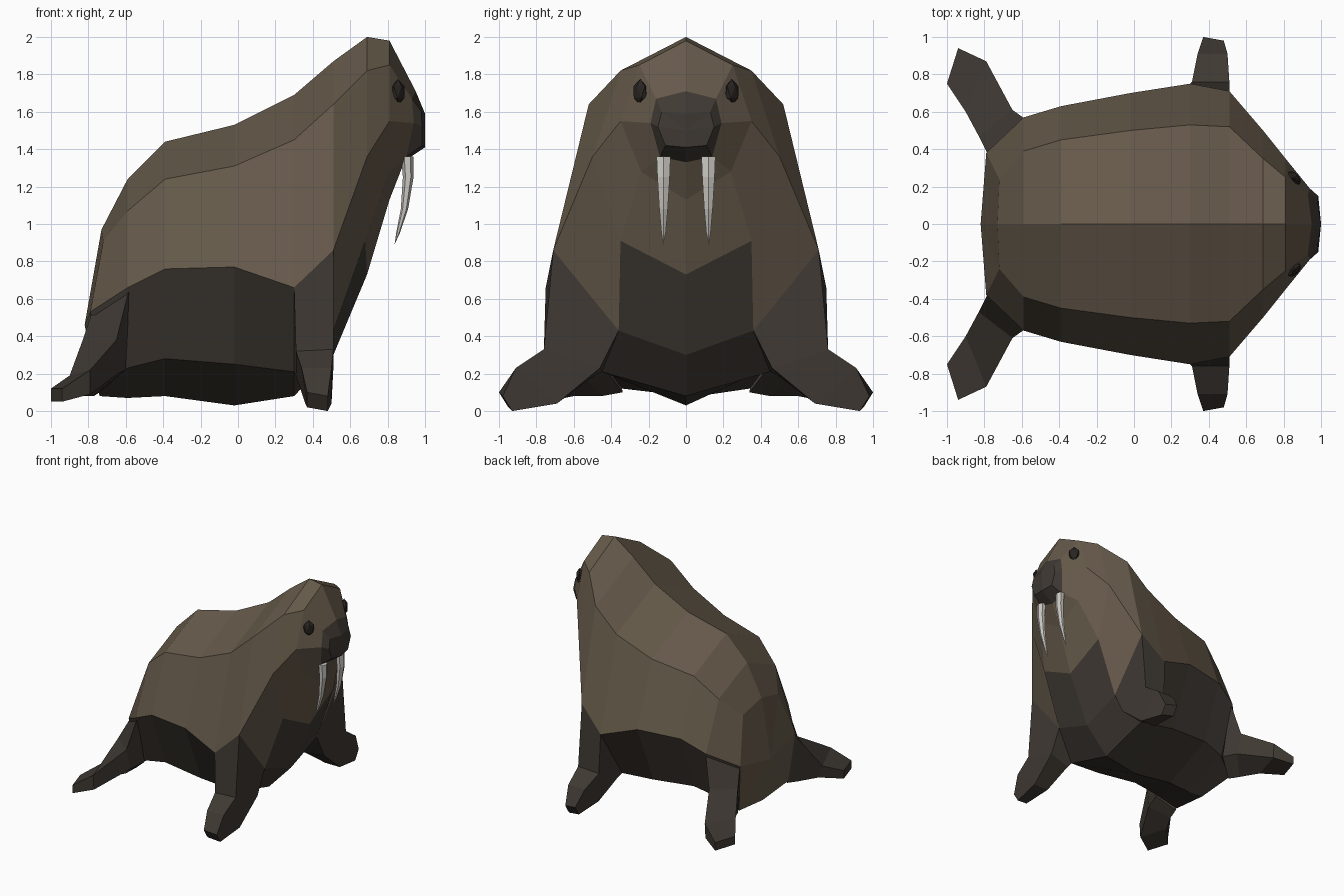
import bpy, bmesh, math
from mathutils import Vector, Matrix


def material(name, rgb):
    m = bpy.data.materials.new(name)
    m.diffuse_color = (*rgb, 1)
    return m


HIDE = material("hide", (0.13, 0.10, 0.068))
DARK = material("dark_hide", (0.05, 0.041, 0.033))
IVORY = material("ivory", (0.62, 0.60, 0.56))
BLACK = material("eye", (0.022, 0.018, 0.015))


def finish(bm, name, mats):
    bmesh.ops.recalc_face_normals(bm, faces=bm.faces)
    me = bpy.data.meshes.new(name)
    bm.to_mesh(me)
    bm.free()
    for m in mats:
        me.materials.append(m)
    ob = bpy.data.objects.new(name, me)
    bpy.context.collection.objects.link(ob)
    return ob


def loft(name, rings, mats, pick=lambda r, k: 0, start=None, end=None, cap_mats=(0, 0)):
    """Skin closed rings; the ends close flat or as a fan to a point."""
    bm = bmesh.new()
    vs = [[bm.verts.new(p) for p in ring] for ring in rings]
    n = len(vs[0])
    for r in range(len(vs) - 1):
        for k in range(n):
            j = (k + 1) % n
            f = bm.faces.new((vs[r][k], vs[r][j], vs[r + 1][j], vs[r + 1][k]))
            f.material_index = pick(r, k)
    for ring, tip, mi in ((vs[0], start, cap_mats[0]), (vs[-1], end, cap_mats[1])):
        if tip is None:
            bm.faces.new(ring).material_index = mi
        else:
            c = bm.verts.new(tip)
            for k in range(n):
                bm.faces.new((ring[k], ring[(k + 1) % n], c)).material_index = mi
    return finish(bm, name, mats)


def full(half):
    return half + [(x, -y, z) for x, y, z in half[-2:0:-1]]


# Body: half rings run ridge, shoulder, flank, belly edge, keel
trunk = [  # x, ridge z, shoulder y z, flank y z, belly edge y z, keel z
    (-0.59, 1.24, 0.39, 1.07, 0.57, 0.66, 0.42, 0.23, 0.07),
    (-0.39, 1.44, 0.45, 1.24, 0.63, 0.76, 0.45, 0.28, 0.08),
    (-0.02, 1.53, 0.50, 1.31, 0.70, 0.77, 0.48, 0.25, 0.03),
    (0.30, 1.69, 0.53, 1.45, 0.75, 0.66, 0.45, 0.21, 0.08),
]
rump = [[(-0.73, 0, 0.97), (-0.72, 0.24, 0.91), (-0.79, 0.38, 0.53),
         (-0.75, 0.34, 0.12), (-0.74, 0, 0.08)]]
middle = [[(x, 0, a), (x, b, c), (x, d, e), (x, f, g), (x, 0, h)]
          for x, a, b, c, d, e, f, g, h in trunk]
head = [
    [(0.51, 0, 1.87), (0.51, 0.52, 1.64), (0.51, 0.71, 0.86), (0.51, 0.36, 0.43), (0.51, 0, 0.30)],
    [(0.69, 0, 2.00), (0.69, 0.35, 1.82), (0.69, 0.50, 1.36), (0.68, 0.35, 0.91), (0.69, 0, 0.73)],
    [(0.81, 0, 1.98), (0.81, 0.25, 1.85), (0.81, 0.35, 1.55), (0.81, 0.24, 1.28), (0.81, 0, 1.13)],
    [(0.95, 0, 1.71), (0.93, 0.16, 1.67), (0.94, 0.19, 1.54), (0.90, 0.14, 1.36), (0.88, 0, 1.33)],
    [(1.00, 0, 1.59), (0.98, 0.13, 1.60), (0.985, 0.15, 1.52), (0.985, 0.11, 1.42), (1.00, 0, 1.41)],
]


def body_mat(r, k):
    band = min(k, 7 - k)
    return int(r == 8 or (r < 5 and band > 1) or (r == 5 and band == 3))


loft("body", [full(h) for h in rump + middle + head], [HIDE, DARK], body_mat,
     start=(-0.82, 0, 0.46), end=(1.0, 0, 1.5), cap_mats=(0, 1))

# Flippers: four-cornered rings from root to tip
front = [
    [(0.51, 0.71, 0.86), (0.30, 0.75, 0.66), (0.30, 0.45, 0.21), (0.51, 0.36, 0.43)],
    [(0.51, 0.76, 0.33), (0.31, 0.76, 0.32), (0.31, 0.49, 0.19), (0.51, 0.46, 0.23)],
    [(0.50, 0.91, 0.23), (0.34, 0.91, 0.23), (0.36, 0.69, 0.04), (0.50, 0.69, 0.04)],
    [(0.48, 0.98, 0.08), (0.37, 1.00, 0.10), (0.37, 0.95, 0.02), (0.48, 0.93, 0.0)],
]
rear = [
    [(-0.78, 0.37, 0.53), (-0.58, 0.56, 0.66), (-0.60, 0.43, 0.22), (-0.74, 0.34, 0.10)],
    [(-0.83, 0.47, 0.38), (-0.65, 0.61, 0.38), (-0.64, 0.57, 0.20), (-0.77, 0.45, 0.08)],
    [(-0.90, 0.60, 0.19), (-0.79, 0.87, 0.22), (-0.79, 0.86, 0.09), (-0.86, 0.60, 0.08)],
    [(-1.00, 0.75, 0.12), (-0.94, 0.94, 0.12), (-0.94, 0.94, 0.05), (-1.00, 0.75, 0.05)],
]
# Tusk: centre x, centre z, radius
tusk = [(0.905, 1.36, 0.043), (0.910, 1.25, 0.038), (0.890, 1.08, 0.026), (0.855, 0.95, 0.013)]

for side, s in (("left", 1), ("right", -1)):
    for name, rings in (("front_flipper", front), ("rear_flipper", rear)):
        loft(f"{name}_{side}", [[(x, s * y, z) for x, y, z in r] for r in rings], [DARK])

    rings = [[(x + 0.75 * r * math.cos(a * math.pi / 3), s * 0.12 + r * math.sin(a * math.pi / 3), z)
              for a in range(6)] for x, z, r in tusk]
    loft(f"tusk_{side}", rings, [IVORY], end=(0.837, s * 0.122, 0.89))

    # Eye: low-poly bead set on the cheek
    bm = bmesh.new()
    bmesh.ops.create_icosphere(bm, subdivisions=1, radius=1)
    place = (Matrix.Translation((0.855, s * 0.245, 1.705)) @ Matrix.Rotation(s * 0.75, 4, 'Z')
             @ Matrix.Diagonal((0.03, 0.05, 0.07, 1)))
    bm.transform(place)
    finish(bm, f"eye_{side}", [BLACK])
